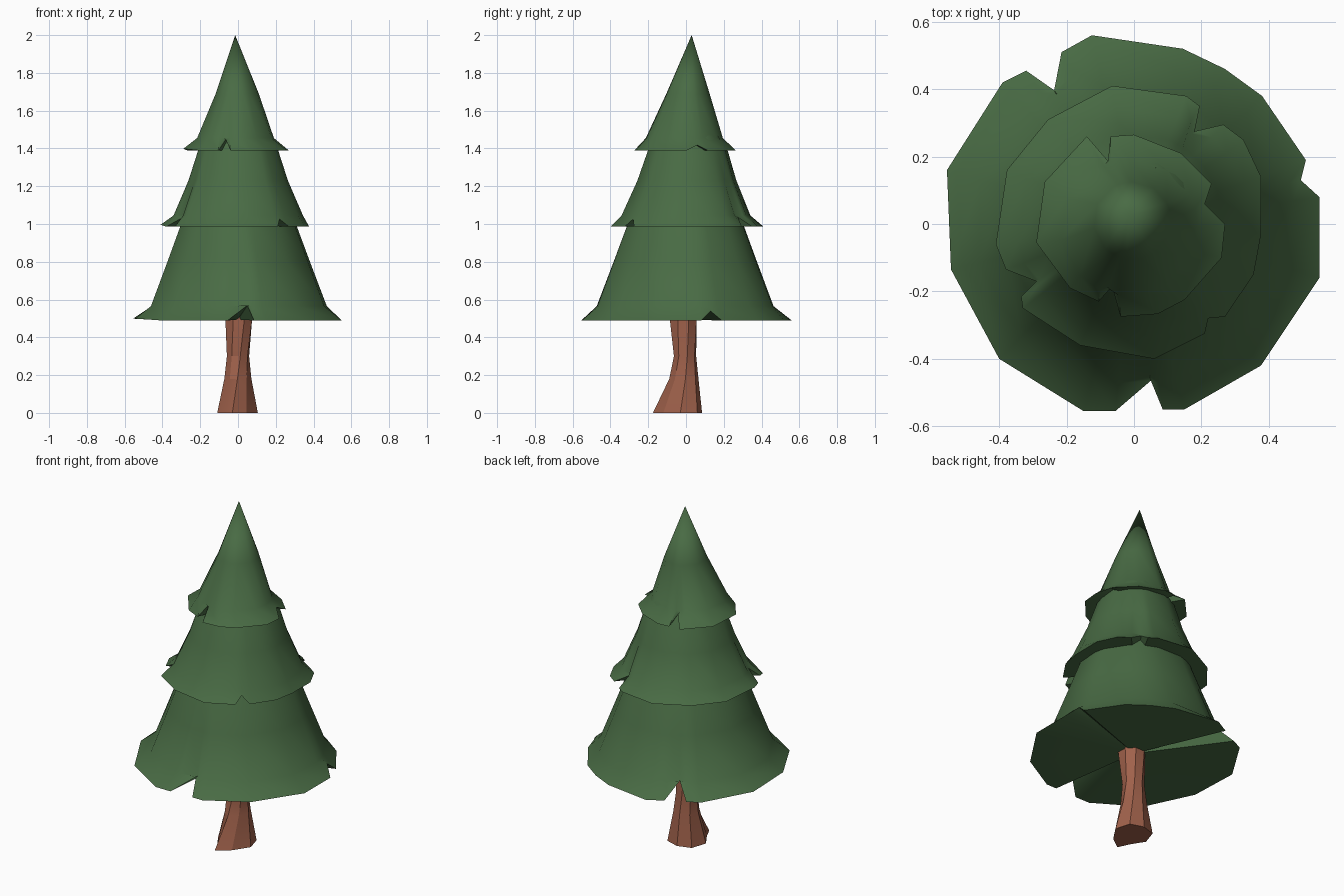
import bpy, bmesh, math
from math import cos, sin, pi

if "Cube" in bpy.data.objects:
    bpy.data.objects.remove(bpy.data.objects["Cube"])


def material(name, col):
    m = bpy.data.materials.new(name)
    m.diffuse_color = (*col, 1)
    m.use_nodes = True
    m.node_tree.nodes["Principled BSDF"].inputs["Base Color"].default_value = m.diffuse_color
    return m


GREEN = material("foliage", (0.066, 0.147, 0.058))
BROWN = material("bark", (0.35, 0.12, 0.07))


def loft(name, rings, mat, angle, base_z):
    """Skin a stack of rings; the first ring gets a fan cap at base_z."""
    bm = bmesh.new()
    loops = [[bm.verts.new(p) for p in ring] for ring in rings]
    for a, b in zip(loops, loops[1:]):
        n = len(a)
        for i in range(n):
            j = (i + 1) % n
            if len(b) == 1:
                bm.faces.new((a[i], a[j], b[0]))
            else:
                bm.faces.new((a[i], a[j], b[j], b[i]))
    centre = bm.verts.new((0, 0, base_z))
    n = len(loops[0])
    for i in range(n):
        bm.faces.new((loops[0][(i + 1) % n], loops[0][i], centre))
    if len(loops[-1]) > 1:
        bm.faces.new(loops[-1])
    bmesh.ops.recalc_face_normals(bm, faces=bm.faces)
    me = bpy.data.meshes.new(name)
    bm.to_mesh(me)
    bm.free()
    ob = bpy.data.objects.new(name, me)
    bpy.context.collection.objects.link(ob)
    me.materials.append(mat)
    bpy.ops.object.select_all(action='DESELECT')
    ob.select_set(True)
    bpy.context.view_layer.objects.active = ob
    bpy.ops.object.shade_smooth_by_angle(angle=math.radians(angle))


def tier(name, outline, notches, z0, profile, apex=None):
    """Skirt: ragged rim, then rounder rings (radius, z, cx, cy) going up.
    notches maps a rim index to the height of that notch's peak."""
    rings = [[(x, y, z0 + notches.get(i, 0)) for i, (x, y) in enumerate(outline)]]
    for k, (r, z, cx, cy) in enumerate(profile):
        ring = []
        for x, y in outline:
            d = math.hypot(x, y)
            rr = min(r, d * 0.97) if k == 0 else r
            ring.append((cx + x / d * rr, cy + y / d * rr, z))
        rings.append(ring)
    if apex:
        rings.append([apex])
    loft(name, rings, GREEN, 42, z0 + 0.005)


# Lower foliage
tier("lower_foliage", [
    (-.125, .56), (.145, .52), (.27, .46), (.38, .38), (.51, .19), (.495, .13),
    (.55, .08), (.55, -.16), (.377, -.42), (.15, -.55), (.085, -.55),
    (.05, -.465), (-.055, -.555), (-.15, -.555), (-.40, -.40), (-.543, -.135),
    (-.555, .16), (-.39, .42), (-.32, .455), (-.237, .397), (-.215, .51)],
    {5: .05, 11: .08, 19: .08, 15: .01, 16: .01}, 0.489,
    [(.475, .565, 0, 0), (.385, .8, 0, 0), (.31, 1.0, 0, 0), (.27, 1.08, 0, 0)])

# Middle foliage
tier("middle_foliage", [
    (-.065, .41), (.155, .38), (.195, .35), (.18, .275), (.265, .295),
    (.325, .25), (.377, .14), (.377, -.03), (.355, -.15), (.27, -.275),
    (.22, -.28), (.21, -.325), (.06, -.40), (-.16, -.36), (-.33, -.25),
    (-.335, -.215), (-.29, -.17), (-.38, -.135), (-.41, -.06), (-.377, .16),
    (-.255, .31)],
    {3: .05, 10: .04, 16: .05, 18: .01}, 0.986,
    [(.345, 1.045, 0, 0), (.265, 1.23, 0, .005), (.21, 1.4, 0, .01),
     (.17, 1.47, 0, .01)])

# Top foliage
tier("top_foliage", [
    (-.07, .26), (0, .265), (.14, .21), (.23, .12), (.21, .06), (.27, 0),
    (.26, -.1), (.15, -.225), (.07, -.267), (-.04, -.275), (-.065, -.185),
    (-.105, -.23), (-.19, -.19), (-.29, -.055), (-.265, .125), (-.14, .26),
    (-.077, .187)],
    {4: .03, 10: .06, 16: .045, 13: .01}, 1.388,
    [(.205, 1.455, -.015, -.01), (.115, 1.69, -.005, .01)], (-.015, .03, 2.0))

# Trunk with flared roots, slightly twisted
base = [(.105, -.03), (.08, .06), (0, .085), (-.08, .06),
        (-.11, -.03), (-.06, -.11), (-.03, -.175), (.045, -.12)]
rings = []
for z, blend, r, cx, cy, twist in [
        (0, 0, .06, 0, 0, 0), (.18, .75, .06, 0, 0, .1),
        (.3, 1, .06, 0, -.005, .2), (.5, 1, .077, .004, -.015, .4),
        (1.02, 1, .06, 0, 0, .5)]:
    ring = []
    for i, (x, y) in enumerate(base):
        a = i * pi / 4 + twist
        ring.append((x + (cx + r * cos(a) - x) * blend,
                     y + (cy + r * sin(a) - y) * blend, z))
    rings.append(ring)
loft("trunk", rings, BROWN, 20, 0)
